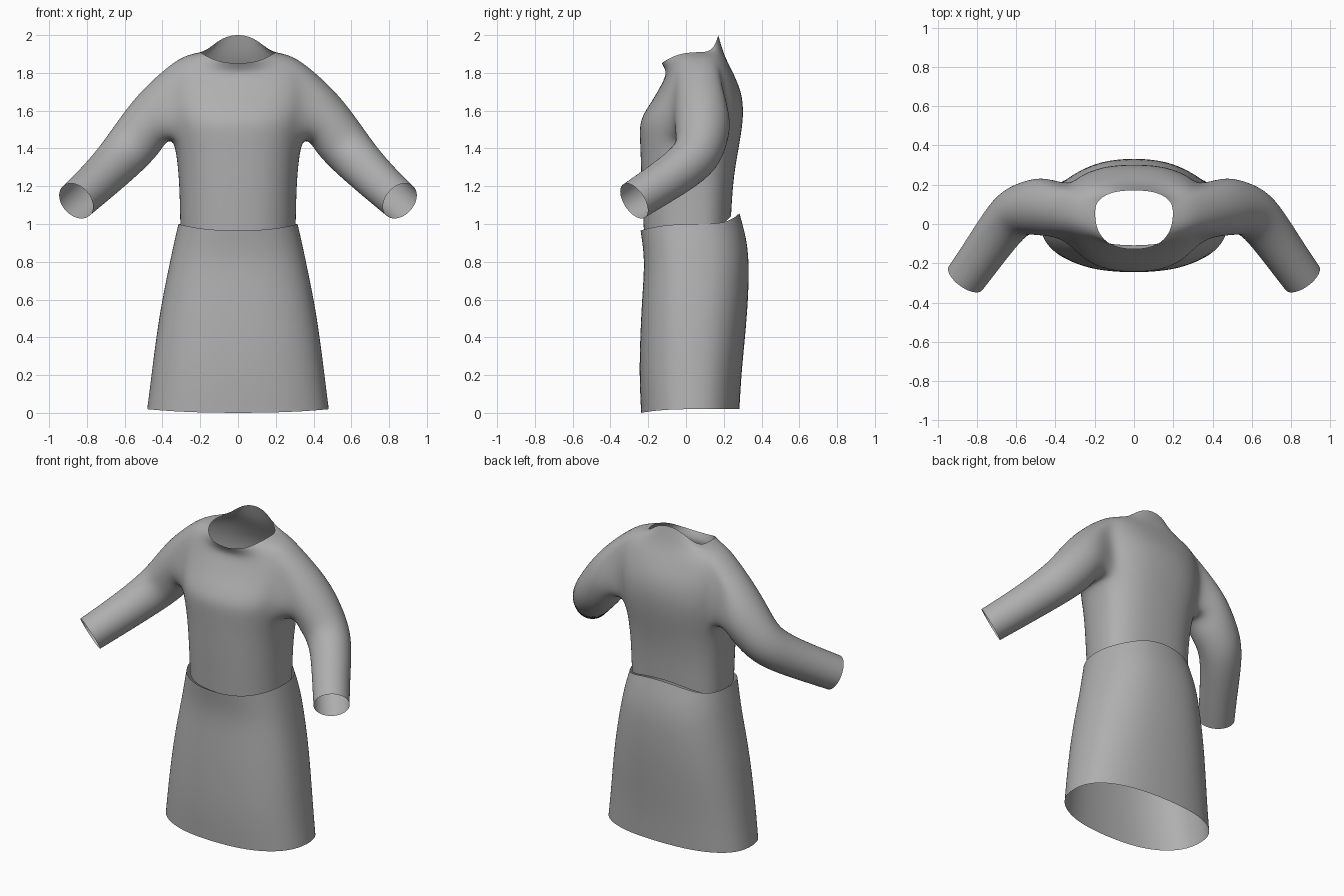
import bpy
import bmesh
from math import sin, cos, pi, radians
from mathutils import Vector

cube = bpy.data.objects.get("Cube")
if cube:
    bpy.data.objects.remove(cube, do_unlink=True)

# One plain grey cloth
cloth = bpy.data.materials.new("grey_cloth")
cloth.use_nodes = True
grey = (0.43, 0.43, 0.43, 1)
cloth.diffuse_color = grey
bsdf = cloth.node_tree.nodes["Principled BSDF"]
bsdf.inputs["Base Color"].default_value = grey
bsdf.inputs["Roughness"].default_value = 0.8

COLS = 12            # columns from centre front round to centre back
SIDE = COLS // 2     # column on the side of the body


def half_ring(bm, half_w, y_front, y_back, z_front, z_side, z_back, y_mid):
    """Half of a rounded cross-section, front to back on the +x side."""
    verts = []
    for j in range(COLS + 1):
        t = -pi / 2 + pi * j / COLS
        c, s = abs(cos(t)) ** 0.83, abs(sin(t))
        x = 0 if j in (0, COLS) else half_w * c
        if t < 0:
            y = y_mid + (y_front - y_mid) * s ** 0.83
            z = z_side + (z_front - z_side) * s ** 2
        else:
            y = y_mid + (y_back - y_mid) * s ** 0.83
            z = z_side + (z_back - z_side) * s ** 4
        verts.append(bm.verts.new((x, y, z)))
    return verts


def loft(bm, rings, skip=lambda i, j: False):
    for i in range(len(rings) - 1):
        for j in range(COLS):
            if not skip(i, j):
                a, b = rings[i], rings[i + 1]
                bm.faces.new((a[j], a[j + 1], b[j + 1], b[j]))


def finish(bm, name):
    """Turn the half mesh into a mirrored, smooth object."""
    mesh = bpy.data.meshes.new(name)
    bm.to_mesh(mesh)
    bm.free()
    mesh.materials.append(cloth)
    for p in mesh.polygons:
        p.use_smooth = True
    obj = bpy.data.objects.new(name, mesh)
    bpy.context.collection.objects.link(obj)
    mirror = obj.modifiers.new("mirror", 'MIRROR')
    mirror.use_clip = True
    sub = obj.modifiers.new("smooth", 'SUBSURF')
    sub.levels = sub.render_levels = 2
    return obj


# Skirt: half width, front y, back y, then z at front, side and back
skirt_rows = [
    (0.485, -0.24, 0.285, 0.0, 0.02, 0.02),
    (0.462, -0.25, 0.295, 0.2, 0.2, 0.2),
    (0.437, -0.245, 0.315, 0.4, 0.4, 0.4),
    (0.405, -0.235, 0.332, 0.6, 0.6, 0.6),
    (0.365, -0.222, 0.337, 0.78, 0.79, 0.8),
    (0.342, -0.23, 0.322, 0.88, 0.9, 0.93),
    (0.318, -0.243, 0.285, 0.965, 1.0, 1.06),
]
bm = bmesh.new()
loft(bm, [half_ring(bm, *row, 0.03) for row in skirt_rows])
finish(bm, "skirt")

# Bodice, from the waist up to the neckline with its raised back collar
bodice_rows = [
    (0.308, -0.225, 0.24, 0.955, 0.99, 1.045),
    (0.312, -0.238, 0.25, 1.2, 1.2, 1.22),
    (0.325, -0.242, 0.272, 1.36, 1.35, 1.36),
    (0.345, -0.248, 0.295, 1.48, 1.45, 1.48),
    (0.365, -0.245, 0.308, 1.56, 1.55, 1.6),
    (0.385, -0.175, 0.295, 1.66, 1.66, 1.7),
    (0.385, -0.13, 0.265, 1.74, 1.77, 1.77),
    (0.345, -0.108, 0.235, 1.785, 1.86, 1.83),
    (0.27, -0.11, 0.2, 1.815, 1.895, 1.9),
    (0.2, -0.13, 0.172, 1.85, 1.91, 2.004),
]
LOW, HIGH = 3, 7                   # rows bounding the armhole
FRONT, BACK = SIDE - 2, SIDE + 2   # columns bounding the armhole
bm = bmesh.new()
rings = [half_ring(bm, *row, 0.06) for row in bodice_rows]
loft(bm, rings, lambda i, j: LOW <= i < HIGH and FRONT <= j < BACK)

# Armhole edge, from the shoulder top towards the back and round
hole = [rings[HIGH][j] for j in range(SIDE, BACK)]
hole += [rings[i][BACK] for i in range(HIGH, LOW, -1)]
hole += [rings[LOW][j] for j in range(BACK, FRONT, -1)]
hole += [rings[i][FRONT] for i in range(LOW, HIGH)]
hole += [rings[HIGH][j] for j in range(FRONT, SIDE)]

# Sleeve bent at the elbow: centre and radius; the first point only aims it
path = [
    (0.25, 0.09, 1.60, 0),
    (0.455, 0.09, 1.565, 0.15),
    (0.53, 0.085, 1.455, 0.139),
    (0.61, 0.06, 1.36, 0.128),
    (0.69, -0.04, 1.277, 0.117),
    (0.77, -0.155, 1.20, 0.110),
    (0.857, -0.275, 1.122, 0.105),
]
points = [Vector(p[:3]) for p in path]
up = Vector((0, 0, 1))
last = hole
n = len(hole)
for k in range(1, len(path)):
    axis = (points[min(k + 1, len(path) - 1)] - points[k - 1]).normalized()
    up = (up - axis * up.dot(axis)).normalized()
    across = up.cross(axis)
    r = path[k][3] * 1.025
    ring = []
    for m in range(n):
        a = 2 * pi * m / n
        ring.append(bm.verts.new(points[k] + r * (up * cos(a) + across * sin(a))))
    for m in range(n):
        q = (m + 1) % n
        bm.faces.new((last[m], ring[m], ring[q], last[q]))
    last = ring
finish(bm, "bodice_with_sleeves")
